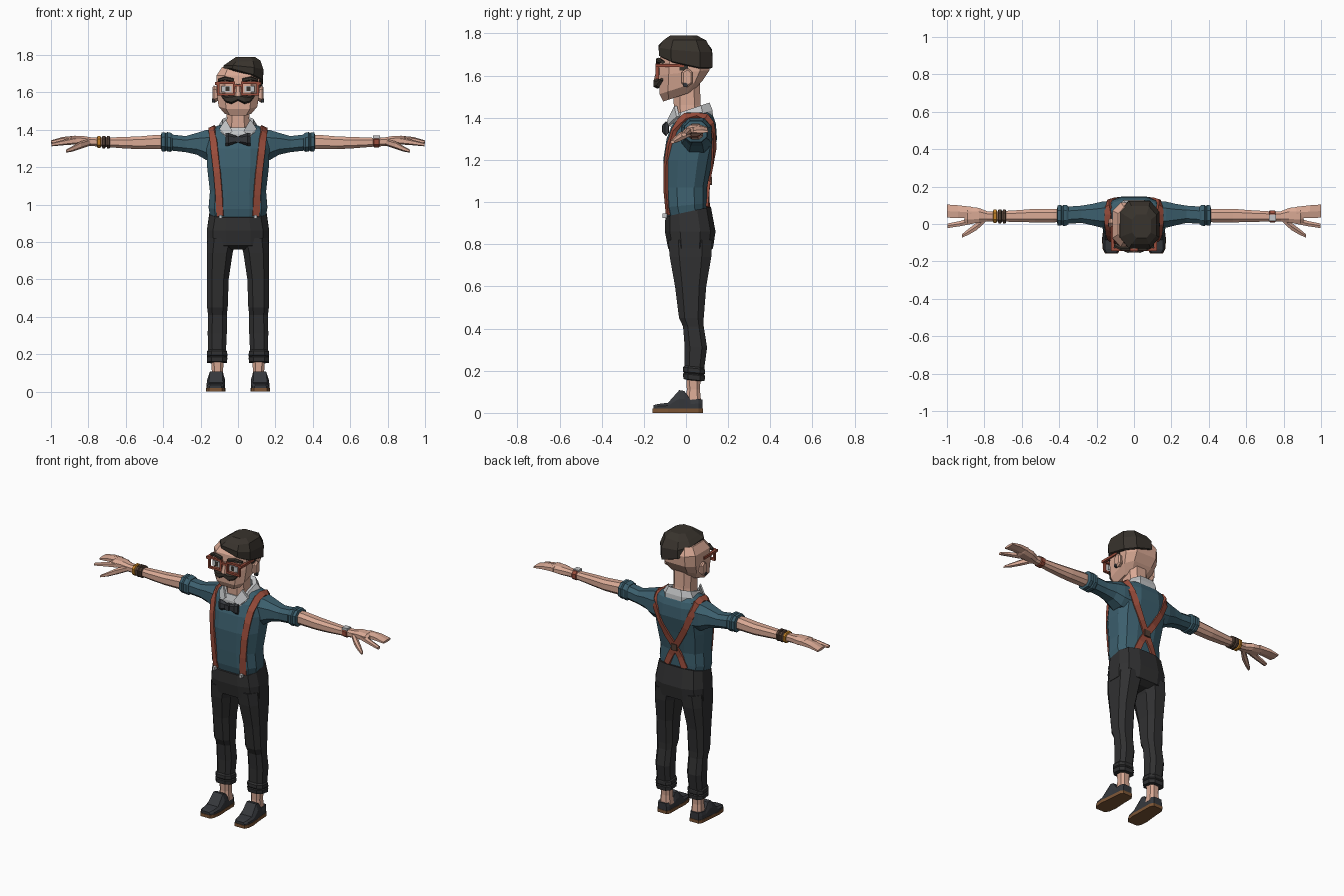
import bpy, bmesh, math
from mathutils import Vector as V
from mathutils.bvhtree import BVHTree


def mat(name, r, g, b):
    m = bpy.data.materials.new(name)
    m.diffuse_color = (r, g, b, 1)
    return m


SKIN = mat("skin", .70, .40, .30)
TEAL = mat("teal_cloth", .045, .115, .155)
DARK = mat("charcoal_cloth", .030, .030, .031)
RUST = mat("rust_red", .33, .075, .045)
HAIR = mat("dark_hair", .040, .033, .026)
GREY = mat("light_grey", .55, .56, .57)
SHOE = mat("slate", .036, .039, .045)
SOLE = mat("sole_brown", .20, .09, .035)
GOLD = mat("orange", .55, .22, .02)
BROWN = mat("dark_brown", .085, .05, .035)


def ring(c, a, b, n=8, e=.7):
    """Rounded section around c, spanned by half-axes a and b."""
    f = lambda t: math.copysign(abs(t) ** e, t)
    k = f(math.cos(math.pi / n))
    return [V(c) + V(a) * (f(math.cos(t)) / k) + V(b) * (f(math.sin(t)) / k)
            for t in [math.pi * (2 * i + 1) / n for i in range(n)]]


def up(z, hx, yf, yb, ty=0, cx=0, tx=0, n=8, e=.7):
    """Horizontal section; ty and tx tilt it."""
    cy, hy = (yf + yb) / 2, (yb - yf) / 2
    return ring((cx, cy, z + ty * cy), (hx, 0, tx * hx), (0, hy, ty * hy), n, e)


def side(s, x, cy, cz, ry, rz, n=8, e=.8):
    """Section across a limb running along x."""
    return ring((s * x, cy, cz), (0, ry, 0), (0, 0, rz), n, e)


def make(name, material, *shells, caps=True):
    bm = bmesh.new()
    for rings in shells:
        vs = [[bm.verts.new(p) for p in r] for r in rings]
        n = len(vs[0])
        for p, q in zip(vs, vs[1:]):
            for i in range(n):
                bm.faces.new((p[i], p[(i + 1) % n], q[(i + 1) % n], q[i]))
        if caps:
            bm.faces.new(vs[0])
            bm.faces.new(vs[-1])
    bmesh.ops.recalc_face_normals(bm, faces=bm.faces[:])
    me = bpy.data.meshes.new(name)
    bm.to_mesh(me)
    tree = BVHTree.FromBMesh(bm)
    bm.free()
    me.materials.append(material)
    bpy.context.collection.objects.link(bpy.data.objects.new(name, me))
    return tree


def slab(x0, x1, y0, y1, z0, z1):
    return [[V((x, y, z)) for x, y in ((x0, y0), (x1, y0), (x1, y1), (x0, y1))] for z in (z0, z1)]


def box(name, material, *dims):
    make(name, material, slab(*dims))


# Shirt: torso and both sleeves
torso = [up(z, hx, yf, yb, t, n=12) for z, hx, yf, yb, t in (
    (.93, .146, -.085, .10, .2), (.985, .157, -.10, .10, .1), (1.07, .150, -.105, .10, 0),
    (1.20, .165, -.108, .125, 0), (1.30, .168, -.092, .147, 0), (1.37, .16, -.065, .142, 0),
    (1.405, .145, -.04, .13, 0), (1.425, .10, -.02, .115, 0))]
sleeves = [[side(s, *r) for r in (
    (.10, .05, 1.315, .075, .09), (.17, .05, 1.318, .07, .08), (.22, .05, 1.325, .058, .058),
    (.28, .052, 1.323, .046, .043), (.37, .046, 1.333, .046, .043))] for s in (1, -1)]
shirt = make("shirt", TEAL, torso, *sleeves)
make("sleeve_cuffs", TEAL, *[[side(s, *r) for r in (
    (.35, .046, 1.333, .046, .044), (.36, .046, 1.333, .055, .051), (.378, .046, 1.335, .056, .052),
    (.384, .046, 1.335, .05, .046), (.39, .046, 1.335, .055, .051), (.408, .046, 1.335, .054, .05),
    (.412, .046, 1.335, .036, .036))] for s in (1, -1)])

# Trousers
hips = [up(z, hx, yf, yb, t, n=12) for z, hx, yf, yb, t in (
    (.745, .162, -.07, .115, 0), (.78, .167, -.085, .128, 0), (.86, .167, -.10, .14, 0),
    (.952, .152, -.098, .118, .22))]
hips[0] = up(.76, .12, -.05, .09, n=12)
legs = [[up(z, hx, yf, yb, 0, s * cx) for z, cx, hx, yf, yb in (
    (.82, .085, .078, -.085, .125), (.74, .098, .069, -.077, .12), (.60, .108, .058, -.052, .096),
    (.45, .110, .055, -.033, .084), (.41, .110, .050, -.014, .084), (.31, .111, .051, -.006, .10),
    (.20, .112, .047, -.006, .085))] for s in (1, -1)]
make("trousers", DARK, hips, *legs)
make("trouser_cuffs", DARK, *[[up(z, r, .038 - r * .95, .038 + r * .95, -.1, s * .112) for z, r in (
    (.225, .046), (.215, .054), (.195, .055), (.189, .050), (.184, .055), (.16, .053), (.157, .035))]
    for s in (1, -1)])

# Ankles and shoes
make("ankles", SKIN, *[[up(z, r, .034 - r, .036 + r, 0, s * .110) for z, r in (
    (.05, .036), (.11, .030), (.18, .034))] for s in (1, -1)])


def shoe_ring(s, y, hx, z0, z1, top):
    c = s * (.116 - .03 * y)
    return [V((c + u, y, z)) for u, z in (
        (-hx, z0), (hx, z0), (hx, z0 + (z1 - z0) * .55), (hx * top, z1), (-hx * top, z1),
        (-hx, z0 + (z1 - z0) * .55))]


for s, label in ((1, "left"), (-1, "right")):
    make(label + "_shoe", SHOE, [shoe_ring(s, y, hx, .018, z, t) for y, hx, z, t in (
        (-.155, .032, .036, .8), (-.135, .044, .042, .8), (-.085, .050, .048, .75), (-.032, .047, .108, .7),
        (-.008, .044, .104, .75), (.022, .042, .062, .85), (.06, .041, .066, .85), (.078, .030, .064, .9))])
    make(label + "_sole", SOLE, [shoe_ring(s, y, hx, 0, .02, 1) for y, hx in (
        (-.158, .034), (-.135, .047), (-.085, .053), (-.03, .048), (.06, .044), (.08, .032))])

# Arms and hands
for s, label in ((1, "left"), (-1, "right")):
    arm = [side(s, *r) for r in (
        (.37, .045, 1.335, .034, .036), (.43, .045, 1.335, .036, .038), (.53, .045, 1.33, .036, .034),
        (.62, .042, 1.331, .032, .030), (.72, .041, 1.333, .027, .024), (.785, .041, 1.336, .027, .023),
        (.83, .046, 1.342, .040, .025), (.89, .047, 1.345, .046, .021), (.905, .048, 1.343, .038, .012))]
    fingers = [side(s, *r, n=6) for r in (
        (.87, .062, 1.347, .030, .019), (.94, .066, 1.345, .034, .014), (1.0, .069, 1.335, .035, .007))]
    index = [side(s, *r, n=6) for r in (
        (.86, .020, 1.342, .018, .018), (.93, .002, 1.332, .014, .013), (.998, -.010, 1.320, .012, .008))]
    thumb = [side(s, *r, n=6) for r in (
        (.79, .030, 1.333, .015, .016), (.84, -.012, 1.318, .020, .018), (.885, -.042, 1.298, .016, .013),
        (.920, -.064, 1.285, .009, .007))]
    make(label + "_arm", SKIN, arm, fingers, index, thumb)


def band(name, material, s, x, w, r):
    make(name, material, [side(s, x + d, .041, 1.334, r + k + .004, r + k)
                          for d, k in ((-w, -.006), (-w * .7, 0), (w * .7, 0), (w, -.006))])


band("orange_bracelet", GOLD, -1, .743, .010, .032)
band("bracelet_inner", BROWN, -1, .693, .009, .033)
band("bracelet_outer", BROWN, -1, .717, .010, .033)
band("watch_strap", RUST, 1, .740, .018, .028)
box("watch_face", GREY, .722, .758, .015, .05, 1.35, 1.368)

# Neck, collar and bow tie
make("neck", SKIN, [up(1.36, .068, -.055, .085), up(1.46, .060, -.058, .07), up(1.57, .062, -.06, .065)])
make("collar", GREY, [up(1.375, .105, -.078, .128, .22), up(1.40, .104, -.078, .126, .28),
                      up(1.435, .082, -.066, .112, .33), up(1.43, .062, -.055, .09, .33),
                      up(1.38, .062, -.055, .09, .25)], caps=False)
for s in (1, -1):
    flap = [[V((s * x, y + d, z)) for x, y, z in (
        (.066, -.056, 1.455), (.100, -.045, 1.405), (.062, -.092, 1.362), (.030, -.088, 1.392))] for d in (0, .014)]
    make("collar_flap", GREY, flap)
    make("bow_wing", SHOE, [side(s, *r, n=6) for r in (
        (0, -.096, 1.348, .010, .014), (.05, -.096, 1.348, .016, .030), (.066, -.092, 1.348, .008, .030))])
box("bow_knot", SHOE, -.014, .014, -.115, -.08, 1.332, 1.364)


# Suspenders laid onto the shirt surface
def strap(name, s):
    front = [(.094, .94), (.100, 1.05), (.110, 1.17), (.122, 1.27), (.130, 1.34), (.135, 1.38)]
    back = [(.135, 1.37), (.122, 1.33), (.088, 1.25), (.045, 1.17), (0, 1.10), (-.035, 1.04), (-.062, .975)]
    rays = [(V((s * x, -1, z)), V((0, 1, 0))) for x, z in front]
    rays += [(V((s * .137, y, 2)), V((0, 0, -1))) for y in (0, .05, .09)]
    rays += [(V((s * x, 1, z)), V((0, -1, 0))) for x, z in back]
    hits = [shirt.ray_cast(o, d)[:2] for o, d in rays]
    hits = [h for h in hits if h[0] is not None]
    rings = []
    for i, (p, n) in enumerate(hits):
        t = hits[min(i + 1, len(hits) - 1)][0] - hits[max(i - 1, 0)][0]
        w = t.cross(n).normalized() * .019
        rings.append([p - w - n * .008, p + w - n * .008, p + w + n * .010, p - w + n * .010])
    make(name, RUST, rings)


for s, label in ((1, "left"), (-1, "right")):
    strap(label + "_suspender", s)
    box(label + "_clip", GREY, s * .094 - .008, s * .094 + .008, -.112, -.09, .925, .945)
box("suspender_patch", BROWN, -.02, .02, .10, .124, 1.08, 1.12)

# Head, ears and nose
make("head", SKIN, [up(z, hx, yf, yb, t, e=.55) for z, hx, yf, yb, t in (
    (1.513, .072, -.108, .03, .33), (1.552, .104, -.125, .08, .32), (1.615, .115, -.128, .112, .10),
    (1.69, .115, -.122, .116, 0), (1.735, .085, -.09, .09, 0))])
make("nose", SKIN, [up(1.565, .022, -.152, -.11), up(1.585, .020, -.152, -.11), up(1.645, .010, -.134, -.11)])
for s in (1, -1):
    make("ear", SKIN, [side(s, x, .005, 1.59, ry, rz, n=6) for x, ry, rz in (
        (.10, .018, .028), (.128, .026, .042), (.136, .018, .034))])
    make("earring", SHOE, [side(s, x, -.004, 1.556, .010, .010, n=6) for x in (.124, .140)])

# Swept hair, higher on one side
make("hair", HAIR, [up(z, hx, yf, yb, ty, cx, tx) for z, hx, yf, yb, ty, cx, tx in (
    (1.675, .092, -.112, .118, -.22, .032, -.30), (1.682, .105, -.128, .126, -.22, .027, -.28),
    (1.728, .106, -.130, .124, -.08, .030, -.10), (1.765, .086, -.108, .095, 0, .034, .05),
    (1.79, .050, -.075, .052, 0, .040, 0))])
box("sideburn", HAIR, .10, .119, -.03, .01, 1.625, 1.68)

# Eyes, brows, moustache and glasses
for s, label in ((1, "left"), (-1, "right")):
    def span(a, b):
        return sorted((s * a, s * b))
    box(label + "_eye", GREY, *span(.034, .088), -.133, -.126, 1.603, 1.635)
    box(label + "_pupil", HAIR, *span(.046, .066), -.136, -.130, 1.606, 1.632)
    make(label + "_brow", HAIR, [side(s, *r, n=6) for r in (
        (.022, -.13, 1.664, .012, .009), (.07, -.13, 1.674, .012, .010), (.108, -.112, 1.664, .010, .006))])
    make(label + "_moustache", HAIR, [side(s, *r, n=6) for r in (
        (0, -.136, 1.572, .016, .015), (.035, -.136, 1.561, .018, .021), (.065, -.126, 1.563, .014, .015),
        (.088, -.115, 1.582, .006, .005))])
    bars = [(*span(.016, .112), -.144, -.128, z, z + .012) for z in (1.583, 1.645)]
    bars += [(*span(x, x + .012), -.144, -.128, 1.583, 1.657) for x in (.016, .100)]
    bars += [(*span(.108, .124), -.144, -.010, 1.640, 1.655), (*span(0, .018), -.144, -.128, 1.63, 1.643)]
    make(label + "_glasses_frame", RUST, *[slab(*b) for b in bars])
make("mouth", BROWN, slab(-.03, .03, -.1235, -.115, 1.532, 1.538))
